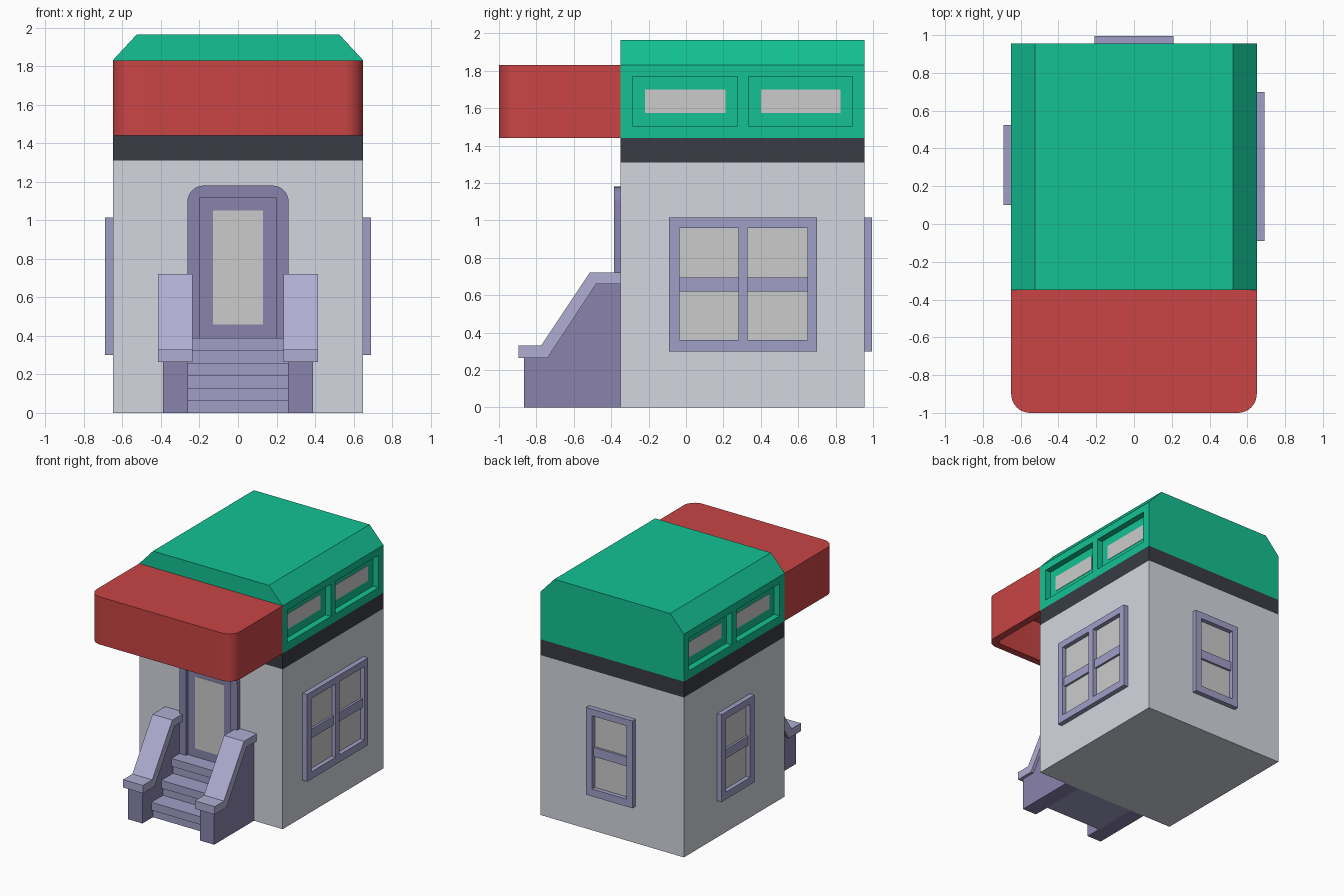
import bpy, bmesh, math

if "Cube" in bpy.data.objects:
    bpy.data.objects.remove(bpy.data.objects["Cube"])


def material(name, rgb):
    m = bpy.data.materials.new(name)
    m.diffuse_color = [(c / 255) ** 2.2 for c in rgb] + [1]
    m.use_nodes = True
    m.node_tree.nodes["Principled BSDF"].inputs["Base Color"].default_value = m.diffuse_color
    return m


WALL = material("wall_paint", (210, 213, 223))
DARK = material("dark_trim", (60, 62, 70))
GREEN = material("green_roof", (26, 192, 146))
RED = material("red_awning", (200, 70, 70))
LILAC = material("lilac_trim", (160, 157, 197))
STONE = material("light_stone", (175, 172, 210))
PURPLE = material("purple_trim", (136, 131, 172))


def finish(name, bm, mat):
    bmesh.ops.recalc_face_normals(bm, faces=bm.faces)
    me = bpy.data.meshes.new(name)
    bm.to_mesh(me)
    bm.free()
    ob = bpy.data.objects.new(name, me)
    bpy.context.collection.objects.link(ob)
    if mat:
        me.materials.append(mat)
    return ob


def prism(name, pts, axis, lo, hi, mat=None):
    """Extrude a 2D outline along an axis; outline uses the other two axes."""
    bm = bmesh.new()
    put = {"x": lambda p, t: (t, p[0], p[1]),
           "y": lambda p, t: (p[0], t, p[1]),
           "z": lambda p, t: (p[0], p[1], t)}[axis]
    a = [bm.verts.new(put(p, lo)) for p in pts]
    b = [bm.verts.new(put(p, hi)) for p in pts]
    bm.faces.new(a)
    bm.faces.new(b)
    for i in range(len(pts)):
        j = (i + 1) % len(pts)
        bm.faces.new((a[i], a[j], b[j], b[i]))
    return finish(name, bm, mat)


def box(name, x, y, z, mat=None):
    (x0, x1), (z0, z1) = sorted(x), sorted(z)
    return prism(name, [(x0, z0), (x1, z0), (x1, z1), (x0, z1)], "y", *sorted(y), mat)


def activate(ob):
    bpy.ops.object.select_all(action="DESELECT")
    ob.select_set(True)
    bpy.context.view_layer.objects.active = ob


def cut(ob, x, y, z):
    cutter = box("cutter", x, y, z)
    mod = ob.modifiers.new("cut", "BOOLEAN")
    mod.operation, mod.object, mod.solver = "DIFFERENCE", cutter, "EXACT"
    activate(ob)
    bpy.ops.object.modifier_apply(modifier=mod.name)
    bpy.data.objects.remove(cutter)


def smooth(ob):
    activate(ob)
    bpy.ops.object.shade_smooth_by_angle(angle=math.radians(30))


def arc(cx, cy, r, start, end, n=8):
    return [(cx + r * math.cos(math.radians(start + (end - start) * i / n)),
             cy + r * math.sin(math.radians(start + (end - start) * i / n)))
            for i in range(n + 1)]


W, FRONT, BACK = 0.65, -0.35, 0.955

# Walls and dark band
box("walls", (-W, W), (FRONT, BACK), (0, 1.31), WALL)
box("dark_band", (-W, W), (FRONT, BACK), (1.31, 1.44), DARK)

# Roof with chamfered sides and recessed skylights
roof = prism("roof", [(-W, 1.44), (W, 1.44), (W, 1.83), (0.525, 1.965),
                      (-0.525, 1.965), (-W, 1.83)], "y", FRONT, BACK, GREEN)
for s in (1, -1):
    for y0, y1 in ((-0.285, 0.275), (0.335, 0.89)):
        cut(roof, (s * 0.60, s * 0.75), (y0, y1), (1.505, 1.77))
        box("roof_window_glass", (s * 0.59, s * 0.603),
            (y0 + 0.065, y1 - 0.065), (1.575, 1.70))

# Awning: hollow, open below, rounded front corners
r = 0.1
outline = ([(W, FRONT), (-W, FRONT)] + arc(-W + r, -1 + r, r, 180, 270)
           + arc(W - r, -1 + r, r, 270, 360))
awning = prism("awning", outline, "z", 1.44, 1.83, RED)
bm = bmesh.new()
bm.from_mesh(awning.data)
bmesh.ops.delete(bm, geom=[f for f in bm.faces if f.normal.z < -0.9 or f.normal.y > 0.9],
                 context="FACES")
bm.to_mesh(awning.data)
bm.free()
shell = awning.modifiers.new("shell", "SOLIDIFY")
shell.thickness, shell.offset, shell.use_even_offset = 0.06, -1, True
activate(awning)
bpy.ops.object.modifier_apply(modifier="shell")
smooth(awning)


# Wall windows: frame, lower middle rail and glass
def window(name, side, lo, hi, panes):
    def spot(u, out):
        if side == "back":
            return u, [BACK + o for o in out]
        s = 1 if side == "right" else -1
        return [s * (W + o) for o in out], u

    frame = box(name + "_frame", *spot((lo, hi), (0, 0.04)), (0.30, 1.015), LILAC)
    for pane in panes:
        cut(frame, *spot(pane, (-0.05, 0.1)), (0.36, 0.96))
        box(name + "_rail", *spot(pane, (0, 0.022)), (0.62, 0.695), LILAC)
        box(name + "_glass", *spot(pane, (-0.01, 0.004)), (0.36, 0.96))


window("right_window", "right", -0.09, 0.70, [(-0.035, 0.28), (0.33, 0.65)])
window("left_window", "left", 0.10, 0.525, [(0.155, 0.47)])
window("back_window", "back", -0.21, 0.21, [(-0.155, 0.155)])

# Door frame with rounded top, door leaf and glass
r = 0.085
outline = ([(-0.263, 0.33), (0.263, 0.33)] + arc(0.263 - r, 1.18 - r, r, 0, 90)
           + arc(-0.263 + r, 1.18 - r, r, 90, 180))
frame = prism("door_frame", outline, "y", -0.385, FRONT, PURPLE)
cut(frame, (-0.2, 0.2), (-0.5, -0.2), (0.2, 1.115))
smooth(frame)
box("door", (-0.2, 0.2), (-0.365, FRONT), (0.33, 1.115), PURPLE)
box("door_glass", (-0.13, 0.13), (-0.368, -0.36), (0.46, 1.05))

# Stairs with overhanging treads
steps = [(FRONT, 0)]
for i in range(3):
    y, z = -0.75 + 0.13 * i, 0.13 * i
    steps += [(y + 0.02, z), (y + 0.02, z + 0.065), (y, z + 0.065), (y, z + 0.13)]
prism("stairs", steps + [(FRONT, 0.39)], "x", -0.26, 0.26, LILAC)

# Side walls of the stairs with sloping caps
slope = [(-0.74, 0.265), (-0.48, 0.66), (FRONT, 0.66)]
for s in (1, -1):
    prism("stair_wall", [(FRONT, 0), (-0.865, 0), (-0.865, 0.265)] + slope,
          "x", s * 0.26, s * 0.39, PURPLE)
    prism("stair_cap", [(-0.895, 0.265)] + slope + [(FRONT, 0.72), (-0.515, 0.72),
          (-0.775, 0.33), (-0.895, 0.33)], "x", s * 0.235, s * 0.415, STONE)
